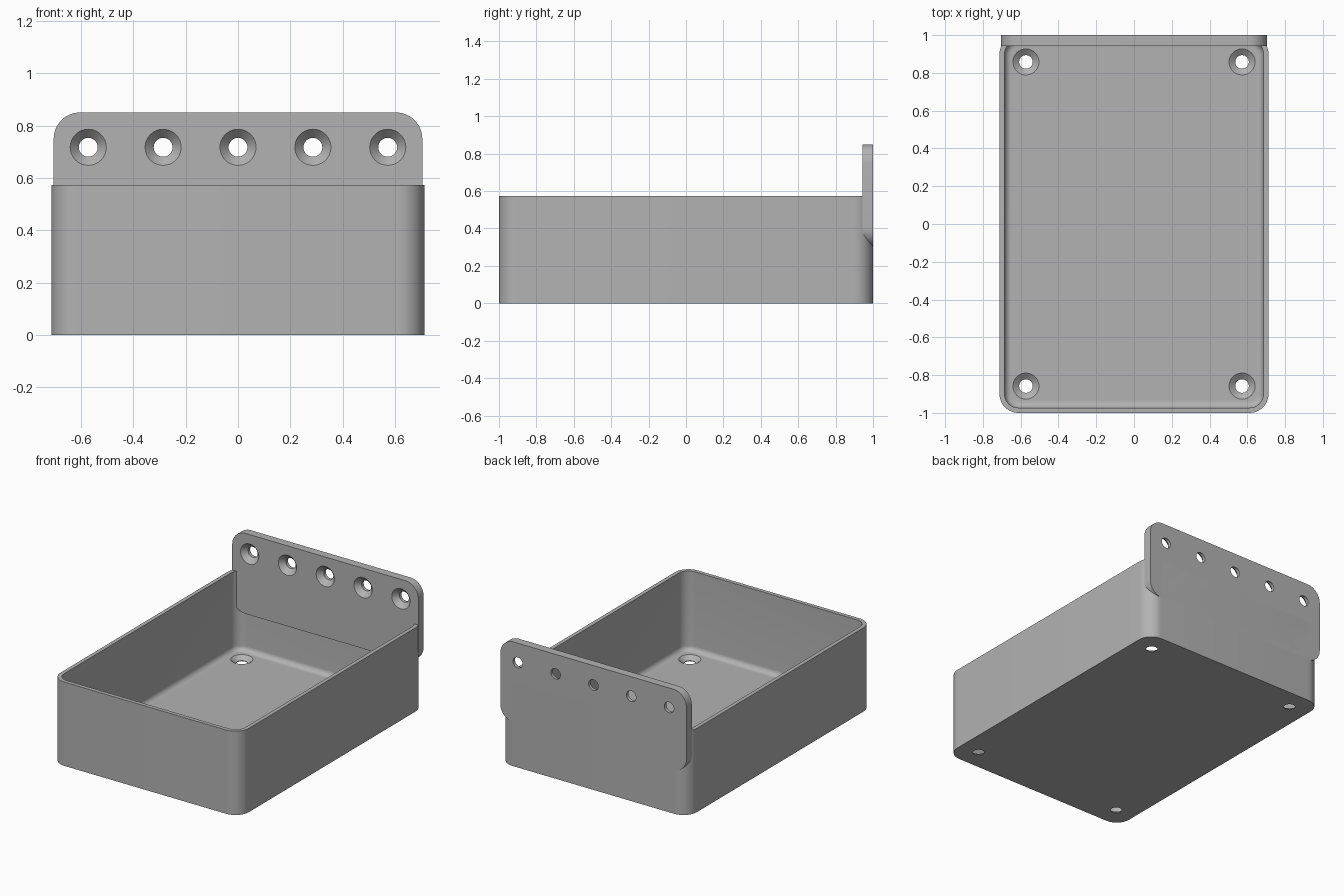
import bpy, bmesh, math
from mathutils import Matrix, Vector

cube = bpy.data.objects.get("Cube")
if cube:
    bpy.data.objects.remove(cube, do_unlink=True)

grey = bpy.data.materials.new("plain grey")
grey.use_nodes = True
COLOUR = (0.45, 0.45, 0.45, 1)
grey.diffuse_color = COLOUR
grey.node_tree.nodes["Principled BSDF"].inputs["Base Color"].default_value = COLOUR

HALF_X, HALF_Y, HEIGHT = 0.712, 1.0, 0.573
CORNER, WALL, FLOOR, FILLET = 0.1, 0.027, 0.03, 0.035
PLATE_T = 0.057


def rounded_rect(hx, hy, r, z, steps=12):
    """Ring of points around a rectangle with round corners."""
    pts = []
    for q, (sx, sy) in enumerate([(1, 1), (-1, 1), (-1, -1), (1, -1)]):
        for i in range(steps + 1):
            a = math.pi / 2 * (q + i / steps)
            pts.append(Vector((sx * (hx - r) + r * math.cos(a),
                               sy * (hy - r) + r * math.sin(a), z)))
    return pts


def circle(r, z, n=40):
    return [Vector((r * math.cos(math.tau * i / n), r * math.sin(math.tau * i / n), z))
            for i in range(n)]


def loft(name, rings, matrix=Matrix()):
    """Skin a stack of rings and cap both ends."""
    bm = bmesh.new()
    loops = [[bm.verts.new(matrix @ p) for p in ring] for ring in rings]
    for a, b in zip(loops, loops[1:]):
        for i in range(len(a)):
            j = (i + 1) % len(a)
            bm.faces.new((a[i], a[j], b[j], b[i]))
    bm.faces.new(loops[0])
    bm.faces.new(loops[-1])
    bmesh.ops.recalc_face_normals(bm, faces=bm.faces)
    mesh = bpy.data.meshes.new(name)
    bm.to_mesh(mesh)
    bm.free()
    mesh.materials.append(grey)
    obj = bpy.data.objects.new(name, mesh)
    bpy.context.collection.objects.link(obj)
    return obj


def drill(obj, matrices, depth, cone):
    """Cut countersunk holes that start at each matrix and run down its -z."""
    lead = 0.01
    cutters = []
    for m in matrices:
        rings = [circle(0.069, lead), circle(0.069, 0),
                 circle(0.036, -cone), circle(0.036, -depth - lead)]
        cutter = loft("hole_cutter", rings, m)
        cutter.hide_render = True
        cutters.append(cutter)
        mod = obj.modifiers.new("hole", 'BOOLEAN')
        mod.operation, mod.solver, mod.object = 'DIFFERENCE', 'EXACT', cutter
    bpy.context.view_layer.update()
    result = obj.evaluated_get(bpy.context.evaluated_depsgraph_get())
    mesh = bpy.data.meshes.new_from_object(result)
    obj.modifiers.clear()
    obj.data = mesh
    for cutter in cutters:
        bpy.data.objects.remove(cutter, do_unlink=True)


def smooth(obj):
    bpy.ops.object.select_all(action='DESELECT')
    obj.select_set(True)
    bpy.context.view_layer.objects.active = obj
    bpy.ops.object.shade_smooth_by_angle(angle=math.radians(30))


# Open tray: outer skin up, rim, inner wall down, filleted floor
rings = [rounded_rect(HALF_X, HALF_Y, CORNER, z) for z in (0, HEIGHT)]
rings.append(rounded_rect(HALF_X - WALL, HALF_Y - WALL, CORNER - WALL, HEIGHT))
for i in range(9):
    a = math.pi / 2 * i / 8
    inset = WALL + FILLET * (1 - math.cos(a))
    rings.append(rounded_rect(HALF_X - inset, HALF_Y - inset, CORNER - inset,
                              FLOOR + FILLET * (1 - math.sin(a))))
tray = loft("tray", rings)
drill(tray, [Matrix.Translation((sx * 0.572, sy * 0.858, FLOOR))
             for sx in (-1, 1) for sy in (-1, 1)], FLOOR, 0.026)
smooth(tray)

# Mounting plate: rounded upright slab flush with the tray's back
Z_LOW, Z_HIGH = 0.3, 0.85
turn = Matrix.Rotation(math.pi / 2, 4, 'X')
upright = Matrix.Translation((0, HALF_Y, (Z_LOW + Z_HIGH) / 2)) @ turn
plate = loft("mounting_plate",
             [rounded_rect(0.704, (Z_HIGH - Z_LOW) / 2, CORNER, z) for z in (0, PLATE_T)],
             upright)
drill(plate, [Matrix.Translation((i * 0.286, HALF_Y - PLATE_T, 0.717)) @ turn
              for i in range(-2, 3)], PLATE_T, 0.035)
smooth(plate)
